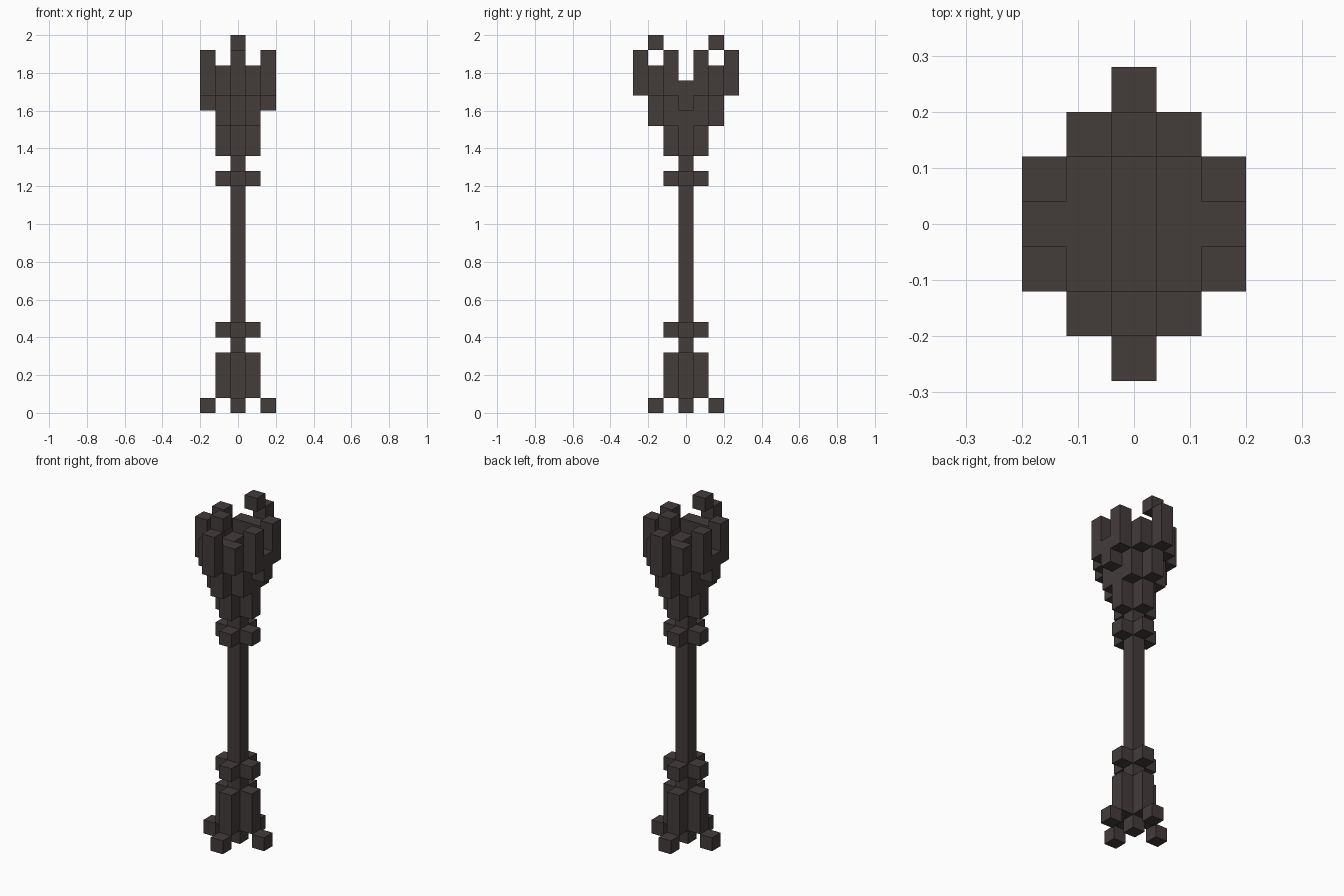
import bpy
import bmesh
from mathutils import Matrix, Vector

if "Cube" in bpy.data.objects:
    bpy.data.objects.remove(bpy.data.objects["Cube"], do_unlink=True)

U = 0.08  # edge of one building block

iron = bpy.data.materials.new("dark_iron")
iron.use_nodes = True
colour = (0.056, 0.045, 0.044, 1)
iron.diffuse_color = colour
iron.node_tree.nodes["Principled BSDF"].inputs["Base Color"].default_value = colour


def block_part(name, cells, bottom, top):
    """Upright square bars on the given grid cells, from bottom to top level."""
    bm = bmesh.new()
    for x, y in sorted(cells):
        centre = Vector((x, y, (bottom + top) / 2)) * U
        size = Vector((1, 1, top - bottom)) * U
        bmesh.ops.create_cube(bm, size=1, matrix=Matrix.LocRotScale(centre, None, size))
    mesh = bpy.data.meshes.new(name)
    bm.to_mesh(mesh)
    bm.free()
    mesh.materials.append(iron)
    obj = bpy.data.objects.new(name, mesh)
    bpy.context.collection.objects.link(obj)


def mirrored(x, y):
    """A cell with its mirror images across both axes."""
    return {(sx * x, sy * y) for sx in (-1, 1) for sy in (-1, 1)}


side, front = mirrored(1, 0), mirrored(0, 1)
cross = side | front

# Shaft, foot and collars
block_part("shaft", {(0, 0)}, 0, 21)
block_part("foot_toes", mirrored(2, 0) | mirrored(0, 2), 0, 1)
block_part("foot_sleeve", cross, 1, 4)
block_part("lower_collar", cross, 5, 6)
block_part("upper_collar", cross, 15, 16)

# Head: flaring cup
block_part("cup_side_core", side, 17, 22)
block_part("cup_front_core", front, 17, 21)
block_part("cup_corners", mirrored(1, 1), 19, 22)
block_part("cup_front_walls", mirrored(0, 2), 19, 23)
block_part("cup_side_lips", mirrored(2, 0), 20, 22)

# Head: prongs around the rim
block_part("short_prongs", mirrored(1, 2), 21, 23)
block_part("side_prongs", mirrored(2, 1), 21, 24)
block_part("hook_prongs", mirrored(0, 3), 21, 24)
block_part("hook_tips", mirrored(0, 2), 24, 25)
